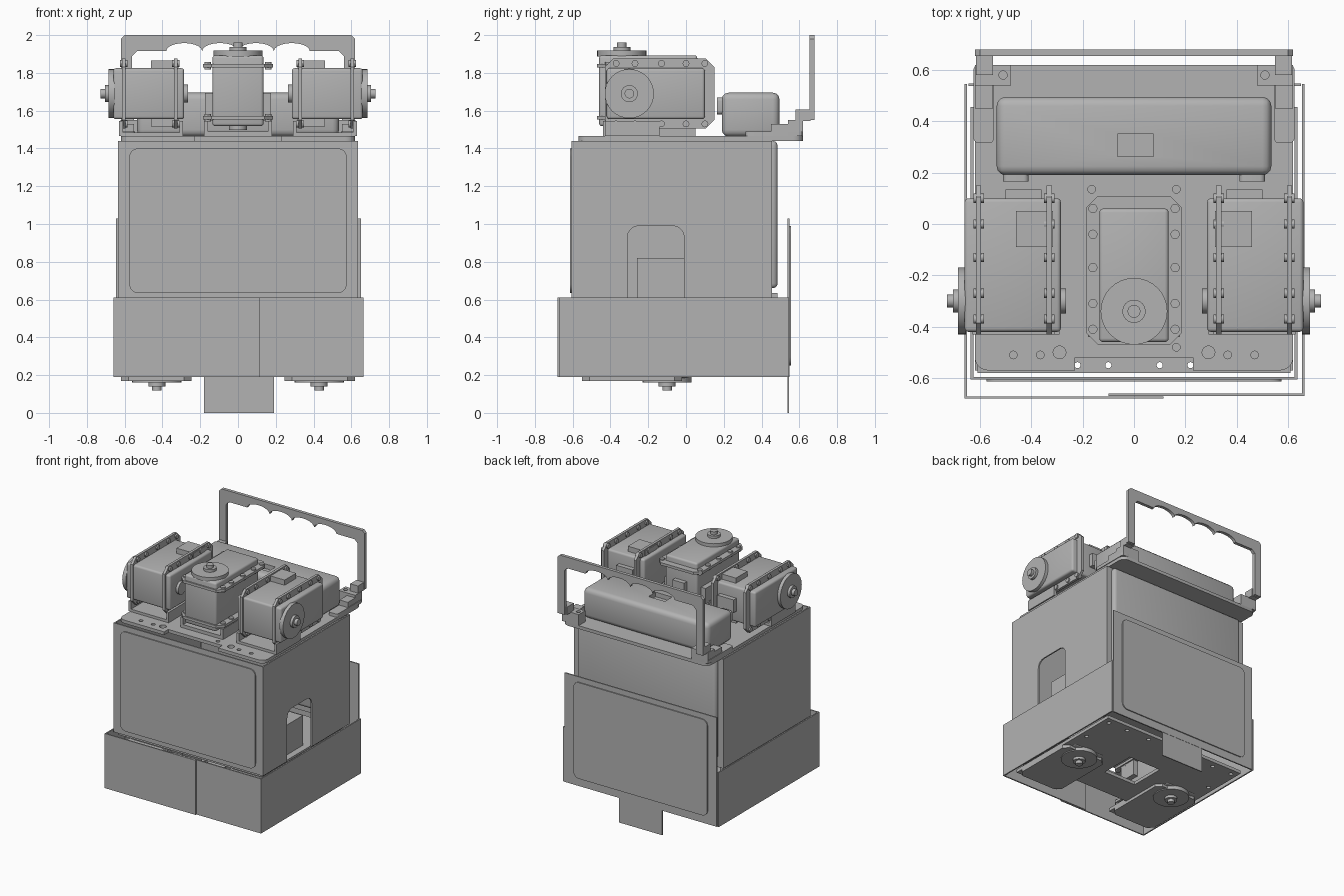
import bpy, bmesh, math
from mathutils import Matrix, Vector

if "Cube" in bpy.data.objects:
    bpy.data.objects.remove(bpy.data.objects["Cube"], do_unlink=True)

GREY = (0.45, 0.45, 0.45, 1)
mat = bpy.data.materials.new("plain grey")
mat.use_nodes = True
mat.diffuse_color = GREY
mat.node_tree.nodes["Principled BSDF"].inputs["Base Color"].default_value = GREY
parts = []
AXES = {"x": lambda a, b, t: (t, a, b), "y": lambda a, b, t: (a, t, b), "z": lambda a, b, t: (a, b, t)}


def apply(ob, kind, **settings):
    mod = ob.modifiers.new(kind, kind)
    for key, value in settings.items():
        setattr(mod, key, value)
    bpy.context.view_layer.objects.active = ob
    bpy.ops.object.modifier_apply(modifier=mod.name)


def prism(name, pts, axis, lo, hi, bevel=0, frame=None):
    """Extrude a 2D outline along an axis, optionally placed by a frame."""
    bm = bmesh.new()
    low = [bm.verts.new(AXES[axis](a, b, lo)) for a, b in pts]
    high = [bm.verts.new(AXES[axis](a, b, hi)) for a, b in pts]
    bm.faces.new(low)
    bm.faces.new(high)
    for i in range(len(pts)):
        j = (i + 1) % len(pts)
        bm.faces.new((low[i], low[j], high[j], high[i]))
    if frame:
        bm.transform(frame)
    bmesh.ops.recalc_face_normals(bm, faces=bm.faces)
    mesh = bpy.data.meshes.new(name)
    bm.to_mesh(mesh)
    bm.free()
    mesh.materials.append(mat)
    ob = bpy.data.objects.new(name, mesh)
    bpy.context.collection.objects.link(ob)
    parts.append(ob)
    if bevel:
        apply(ob, "BEVEL", width=bevel, segments=3, limit_method="ANGLE")
    return ob


def rect(a0, a1, b0, b1, r=0, steps=5):
    if not r:
        return [(a0, b0), (a1, b0), (a1, b1), (a0, b1)]
    corners = [(a1 - r, b1 - r), (a0 + r, b1 - r), (a0 + r, b0 + r), (a1 - r, b0 + r)]
    return [(ca + r * math.cos(t), cb + r * math.sin(t))
            for k, (ca, cb) in enumerate(corners)
            for t in [(k + i / steps) * math.pi / 2 for i in range(steps + 1)]]


def octagon(a0, a1, b0, b1, c):
    return rect(a0, a1, b0, b1, c, 1)


def circle(a, b, r, n=32):
    return [(a + r * math.cos(i * math.tau / n), b + r * math.sin(i * math.tau / n)) for i in range(n)]


def box(name, x, y, z, bevel=0, frame=None):
    return prism(name, rect(*x, *y), "z", *z, bevel, frame)


def side(s, lo, hi):
    return tuple(sorted((s * lo, s * hi)))


def drill(ob, holes, z):
    """Cut round holes (x, y, radius) straight down through a plate."""
    for hx, hy, r in holes:
        cutter = prism("hole_cutter", circle(hx, hy, r, 16), "z", z - 0.1, z + 0.1)
        parts.remove(cutter)
        apply(ob, "BOOLEAN", object=cutter, operation="DIFFERENCE", solver="EXACT")
        bpy.data.objects.remove(cutter, do_unlink=True)


def servo(name, origin, width, length, shaft):
    """Servo: local x is its width, y its length, z the shaft direction."""
    f = Matrix((width, length, shaft)).transposed().to_4x4()
    f.translation = Vector(origin)
    box(name + "_case", (-0.135, 0.135), (-0.12, 0.4), (-0.375, 0), 0.015, f)
    for k, z in enumerate((-0.055, -0.33)):
        prism(f"{name}_flange_{k}", octagon(-0.185, 0.185, -0.13, 0.45, 0.045), "z", z - 0.01, z + 0.01, 0, f)
        for w in (-1, 1):
            for y in (-0.07, 0.03, 0.17, 0.3, 0.4):
                prism(f"{name}_lug", circle(w * 0.16, y, 0.018, 12), "z", z - 0.02, z + 0.02, 0, f)
    for part, r, lo, hi in (("horn", 0.13, -0.005, 0.025), ("hub", 0.045, 0.02, 0.045),
                            ("shaft", 0.025, 0.04, 0.068), ("rear_hub", 0.048, -0.395, -0.37)):
        prism(f"{name}_{part}", circle(0, 0, r), "z", lo, hi, 0, f)
    box(name + "_plug", (-0.175, 0.175), (0.21, 0.35), (-0.345, -0.2), 0, f)
    box(name + "_end_tab", (-0.05, 0.05), (0.39, 0.435), (-0.3, -0.16), 0, f)


# Lower collar in two overlapping halves
C = (0.19, 0.61)
box("collar_left_wall", (0.655, 0.665), (-0.67, 0.545), C)
box("collar_right_wall", (-0.66, -0.65), (-0.68, 0.545), C)
box("collar_front_outer", (-0.66, 0.115), (-0.68, -0.671), C)
box("collar_front_inner", (-0.1, 0.665), (-0.67, -0.66), C)

# Back board with a tab and a raised panel
box("back_board", (-0.645, 0.65), (0.538, 0.548), (0.19, 1.03))
box("back_tab", (-0.18, 0.19), (0.538, 0.546), (0, 0.2))
prism("back_panel", rect(-0.57, 0.57, 0.25, 0.99, 0.045), "y", 0.547, 0.556)

# Upper sleeve; the left wall has an arched opening
S = (0.6, 1.44)
arch = [p for p in rect(-0.31, -0.01, 0.5, 0.99, 0.06) if p[1] > 0.7]
arch.reverse()
wall = [(-0.605, S[0]), (-0.31, S[0])] + arch + [(-0.01, S[0]), (0.455, S[0]), (0.455, S[1]), (-0.605, S[1])]
prism("sleeve_left_wall", wall, "x", 0.626, 0.636)
box("sleeve_right_wall", (-0.636, -0.626), (-0.605, 0.455), S)
box("sleeve_front", (-0.636, 0.636), (-0.605, -0.595), S)
prism("front_panel", rect(-0.575, 0.575, 0.635, 1.4, 0.045), "y", -0.613, -0.604)
box("sleeve_back", (-0.636, 0.636), (0.44, 0.455), S)
box("back_cover", (-0.59, 0.59), (0.38, 0.485), (0.66, 1.44), 0.025)
for s in (-1, 1):
    box("back_clip", side(s, 0.45, 0.56), (0.45, 0.485), (0.61, 0.635))

# Top deck with a front notch and screw holes
deck = rect(-0.62, 0.62, -0.57, 0.62, 0.05)
cut = next(i for i, p in enumerate(deck) if p[0] > 0 and p[1] < -0.4)
deck = deck[:cut] + [(-0.23, -0.57), (-0.23, -0.52), (0.23, -0.52), (0.23, -0.57)] + deck[cut:]
top = prism("top_deck", deck, "z", 1.44, 1.465)
holes = [(0.165, -0.48, 0.015), (-0.165, 0.135, 0.015), (0.165, 0.135, 0.015)]
for s in (-1, 1):
    holes += [(s * 0.47, -0.51, 0.015), (s * 0.365, -0.51, 0.015), (s * 0.29, -0.5, 0.025)]
drill(top, holes, 1.45)

# Battery box with a socket in its lid and two front feet
battery = box("battery_box", (-0.535, 0.535), (0.19, 0.495), (1.463, 1.695), 0.035)
socket = box("socket_cutter", (-0.065, 0.075), (0.262, 0.35), (1.66, 1.75))
parts.remove(socket)
apply(battery, "BOOLEAN", object=socket, operation="DIFFERENCE", solver="EXACT")
bpy.data.objects.remove(socket, do_unlink=True)
for s in (-1, 1):
    prism("battery_foot", rect(*side(s, 0.41, 0.51), 1.58, 1.67, 0.02), "y", 0.165, 0.2)

# Carry handle with finger scallops and its corner brackets
grip = []
for c in (0.285, 0.095, -0.095, -0.285):
    grip += [(c + 0.095 * math.cos(t), 1.915 + 0.043 * math.sin(t)) for t in [i * math.pi / 10 for i in range(10)]]
outline = [(-0.62, 1.55), (-0.62, 1.98), (-0.6, 2), (0.6, 2), (0.62, 1.98), (0.62, 1.55), (0.56, 1.55),
           (0.56, 1.89), (0.535, 1.915)] + grip + [(-0.38, 1.915), (-0.535, 1.915), (-0.56, 1.89), (-0.56, 1.55)]
prism("handle", outline, "y", 0.655, 0.68)
for s in (-1, 1):
    box("handle_foot", side(s, 0.55, 0.615), (0.58, 0.66), (1.545, 1.605))
    prism("bracket_base", rect(*side(s, 0.545, 0.625), 0.315, 0.62, 0.02), "z", 1.465, 1.49)
    box("bracket_arm", side(s, 0.55, 0.62), (0.45, 0.62), (1.488, 1.53))
    post = box("bracket_corner", side(s, 0.48, 0.62), (0.54, 0.62), (1.465, 1.55))
    drill(post, [(s * 0.51, 0.58, 0.016)], 1.5)

# Three upper servos on their mounts
for s, label in ((1, "left_arm"), (-1, "right_arm")):
    servo(label, (s * 0.66, -0.3, 1.69), (0, 0, 1), (0, 1, 0), (s, 0, 0))
    box(label + "_mount", side(s, 0.29, 0.63), (-0.43, -0.14), (1.465, 1.485))
    for lo, hi in ((0.29, 0.31), (0.61, 0.63)):
        box(label + "_mount_cheek", side(s, lo, hi), (-0.43, -0.14), (1.48, 1.545))
    box("head_mount_cheek", side(s, 0.16, 0.18), (-0.44, 0.05), (1.465, 1.545))
servo("head", (0, -0.34, 1.893), (1, 0, 0), (0, 1, 0), (0, 0, 1))
box("head_mount", (-0.18, 0.18), (-0.44, 0.05), (1.465, 1.49))

# Base deck with a square opening, front notch and leg servos
base = [(-0.62, -0.57), (-0.245, -0.57), (-0.245, -0.38), (0.245, -0.38), (0.245, -0.57), (0.62, -0.57),
        (0.62, 0.45), (-0.62, 0.45)]
floor = prism("base_deck", base, "z", 0.19, 0.215)
opening = box("opening_cutter", (-0.14, 0.14), (-0.16, 0.12), (0.1, 0.3))
parts.remove(opening)
apply(floor, "BOOLEAN", object=opening, operation="DIFFERENCE", solver="EXACT")
bpy.data.objects.remove(opening, do_unlink=True)
drill(floor, [(s * x, y, 0.015) for s in (-1, 1) for x, y in ((0.57, 0.4), (0.4, 0.4), (0.2, 0.4), (0.57, 0.15))], 0.2)
for s, label in ((1, "left_leg"), (-1, "right_leg")):
    prism(label + "_plate", octagon(*side(s, 0.245, 0.62), -0.55, -0.02, 0.04), "z", 0.168, 0.192)
    servo(label, (s * 0.43, -0.1, 0.186), (1, 0, 0), (0, -1, 0), (0, 0, -1))
    box(label + "_bracket", side(s, 0.3, 0.56), (-0.26, -0.01), (0.58, 0.82))

# Perforated shelf inside the body
shelf = box("inner_shelf", (-0.61, 0.61), (-0.58, 0.4), (0.575, 0.59))
drill(shelf, [(s * (0.1 + 0.12 * i), -0.55, 0.012) for s in (-1, 1) for i in range(5)], 0.58)

bpy.ops.object.select_all(action="DESELECT")
for ob in parts:
    ob.select_set(True)
bpy.context.view_layer.objects.active = parts[0]
bpy.ops.object.shade_smooth_by_angle(angle=math.radians(35))
